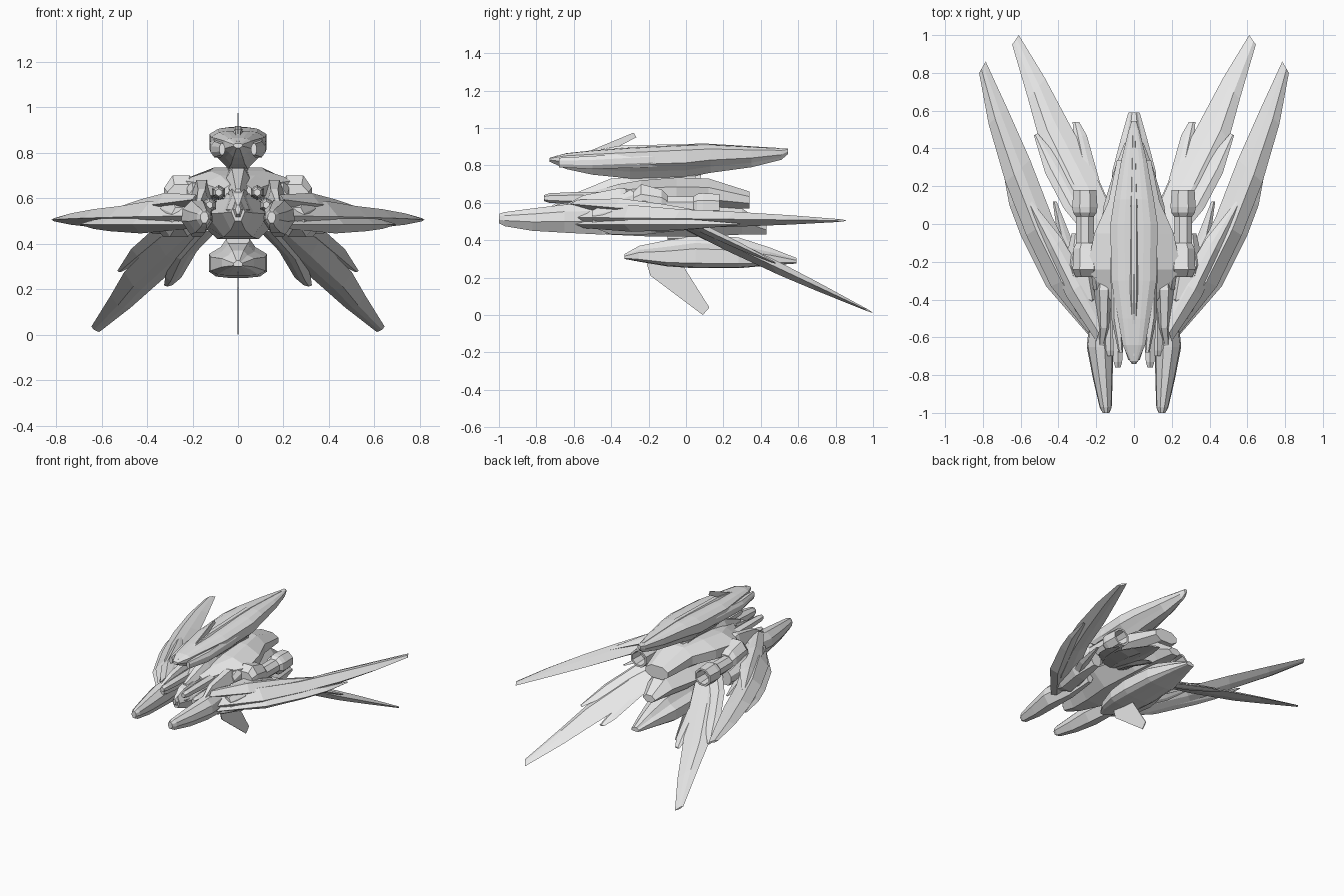
import bpy, bmesh, math

grey = bpy.data.materials.new("light_grey")
grey.diffuse_color = (0.8, 0.8, 0.8, 1)


def finish(name, bm, mirror):
    bmesh.ops.recalc_face_normals(bm, faces=bm.faces)
    me = bpy.data.meshes.new(name)
    bm.to_mesh(me)
    bm.free()
    me.materials.append(grey)
    ob = bpy.data.objects.new(name, me)
    bpy.context.collection.objects.link(ob)
    if mirror:
        m = ob.modifiers.new("mirror", "MIRROR")
        m.use_axis = (True, False, False)
        m.use_mirror_merge = False
    return ob


def loft(name, rings, mirror=False):
    """Skin a row of equal-sized rings and cap both ends."""
    bm = bmesh.new()
    vs = [[bm.verts.new(p) for p in r] for r in rings]
    n = len(vs[0])
    for a, b in zip(vs, vs[1:]):
        for i in range(n):
            bm.faces.new((a[i], a[(i + 1) % n], b[(i + 1) % n], b[i]))
    bm.faces.new(vs[0])
    bm.faces.new(vs[-1])
    return finish(name, bm, mirror)


def blade(name, stations, zf):
    """Wing feather: stations (outer x, outer y, inner x, inner y, thickness)."""
    rings = []
    for xo, yo, xi, yi, t in stations:
        def at(f, dz):
            x, y = xo + (xi - xo) * f, yo + (yi - yo) * f
            return (x, y, zf(x, y) + dz)
        rings.append([at(0, 0), at(.35, t / 2), at(.65, t * .36), at(1, 0),
                      at(.65, -t * .36), at(.35, -t / 2)])
    return loft(name, rings, True)


def pod(name, section, stations, cx=0.0):
    """Body along y: stations (y, half width, low z, high z, x shift)."""
    full = section + [(-x, z) for x, z in reversed(section)]
    rings = []
    for s in stations:
        y, w, lo, hi = s[:4]
        dx = cx + (s[4] if len(s) > 4 else 0)
        rings.append([(dx + x * w, y, lo + z * (hi - lo)) for x, z in full])
    return loft(name, rings, cx != 0)


def lathe_y(name, x, z, stations, n=8):
    rings = []
    for y, r in stations:
        rings.append([(x + r * math.cos((i + .5) * math.tau / n), y,
                       z + r * math.sin((i + .5) * math.tau / n)) for i in range(n)])
    return loft(name, rings, True)


def fin(name, profile, t=0.003):
    return loft(name, [[(s * t, y, z) for y, z in profile] for s in (-1, 1)])


HEX = [(.45, 1), (1, .5), (.45, 0)]
OCT = [(.5, 1), (1, .7), (1, .3), (.5, 0)]
LOBED = [(.4, 1), (.7, .97), (1, .84), (1, .45), (.65, .22), (.35, 0)]
LOBED_LOW = [(.35, 1), (.6, .75), (1, .58), (1, .15), (.75, .03), (.35, 0)]

# upper weapon pod with its fin
pod("upper_pod", LOBED, [(-.73, .02, .82, .84), (-.64, .06, .78, .865), (-.5, .085, .75, .88),
    (-.3, .12, .73, .895), (0, .125, .735, .91), (.13, .105, .76, .912),
    (.35, .065, .79, .90), (.51, .025, .83, .89), (.545, .012, .86, .89)])
pod("upper_pod_spine", HEX, [(-.7, .012, .82, .85), (-.35, .03, .85, .905), (.1, .03, .87, .917),
    (.5, .01, .86, .893)])
pod("upper_pod_cheek", OCT, [(-.68, .012, .79, .84), (-.5, .03, .78, .85, .02),
    (-.2, .03, .79, .87, .025), (.05, .015, .82, .87, .02)], .07)
fin("upper_fin", [(-.58, .85), (-.28, .975), (-.265, .95), (-.42, .87)])

# lower pod with its fin
pod("lower_pod", LOBED_LOW, [(-.33, .02, .30, .325), (-.25, .07, .285, .37), (-.1, .12, .26, .40),
    (.05, .128, .25, .43), (.28, .115, .25, .415), (.45, .07, .265, .36), (.59, .03, .275, .305)])
fin("lower_fin", [(-.21, .275), (-.19, .21), (.09, 0), (.125, .04), (-.02, .27)])

# pylons tying the pods to the hull
pod("upper_pylon", OCT, [(-.3, .04, .68, .76), (.05, .05, .68, .77)])
pod("lower_pylon", OCT, [(-.1, .05, .38, .48), (.2, .04, .38, .48)])

# hull, upper deck and nose
pod("core_hull", HEX, [(-.72, .03, .50, .58), (-.6, .07, .46, .61), (-.42, .14, .43, .63),
    (-.2, .2, .42, .62), (.1, .16, .42, .60), (.3, .1, .43, .57), (.43, .05, .43, .48)])
pod("upper_deck", OCT, [(-.5, .07, .58, .66), (-.36, .15, .58, .70), (-.24, .25, .58, .72),
    (-.05, .21, .57, .735), (.12, .135, .57, .73), (.34, .09, .57, .66)])
pod("deck_ridge", HEX, [(-.62, .02, .58, .64), (-.4, .06, .62, .73), (.0, .06, .66, .76),
    (.08, .05, .66, .75)])
pod("nose", HEX, [(-.74, .012, .53, .57), (-.66, .05, .48, .62), (-.5, .07, .45, .65)])

# nose guns
for x, z, y in ((.085, .625, -.76), (.125, .57, -.7)):
    lathe_y("nose_gun", x, z, [(y, .016), (y + .03, .026), (-.6, .032), (-.42, .034)], 6)

# forward prongs
pod("front_prong", [(.35, 1), (.9, .75), (1, .4), (.4, 0)], [
    (-1, .018, .49, .54, -.002), (-.97, .032, .475, .55, .0), (-.82, .052, .45, .57, .015),
    (-.65, .07, .44, .59, .03), (-.45, .05, .43, .60, .03), (-.25, .03, .45, .56, .03)], .15)

# slanted cowls and shoulders joining wings to hull
pod("cowl", HEX, [(-.7, .012, .5, .56, .02), (-.55, .035, .5, .64), (-.35, .05, .52, .68),
    (-.26, .03, .56, .66)], .16)
pod("shoulder", OCT, [(-.5, .03, .47, .56), (-.4, .08, .43, .61), (-.22, .08, .43, .61, .03),
    (-.05, .04, .45, .55, .03)], .26)
pod("shoulder_block", OCT, [(-.35, .035, .56, .64), (-.28, .045, .56, .68)], .18)

# engines: intake box, tube and open nozzle
pod("engine_box", OCT, [(-.28, .06, .55, .66), (-.24, .075, .52, .70), (-.13, .07, .53, .67),
    (-.1, .055, .54, .64)], .25)
lathe_y("engine", .26, .585, [(-.12, .052), (.04, .052), (.06, .068), (.09, .072), (.18, .066),
        (.18, .052), (.09, .045)])

# main wings: level layered feathers
blade("main_wing", [(.82, .80, .785, .86, .015), (.77, .53, .67, .61, .05), (.68, .22, .55, .34, .08),
      (.57, -.06, .43, .03, .10), (.44, -.33, .28, -.26, .14), (.2, -.63, .14, -.48, .06)],
      lambda x, y: .515 - .012 * y)
blade("main_wing_outer_feather", [(.695, .29, .675, .29, .008), (.66, .1, .59, .12, .04),
      (.60, -.06, .50, .0, .06), (.465, -.33, .36, -.22, .08), (.23, -.6, .2, -.46, .04)],
      lambda x, y: .485)
blade("main_wing_upper_feather", [(.56, .1, .54, .12, .008), (.46, -.15, .38, -.08, .06),
      (.36, -.38, .25, -.3, .09), (.2, -.62, .16, -.5, .04)], lambda x, y: .62 - .13 * x)
blade("main_wing_inner_feather", [(.43, .12, .41, .12, .008), (.40, -.1, .33, -.08, .05),
      (.28, -.38, .18, -.32, .07)], lambda x, y: .47)


# lower wings: feathers lying in one plane pitched down to the rear
def pitch(lift):
    return lambda x, y: .46 - .472 * (y - .05) + lift


blade("lower_wing", [(.645, .95, .61, 1.0, .012), (.56, .66, .47, .77, .05),
      (.50, .44, .385, .61, .07), (.36, .14, .24, .34, .075), (.2, -.1, .1, .03, .05)], pitch(0))
blade("lower_wing_inner_feather", [(.325, .54, .29, .54, .01), (.32, .46, .25, .47, .035),
      (.29, .26, .18, .22, .05), (.18, .0, .08, .0, .04)], pitch(-.012))
blade("lower_wing_outer_feather", [(.53, .47, .51, .48, .01), (.47, .27, .39, .34, .04),
      (.37, .08, .28, .14, .05), (.22, -.1, .15, .0, .04)], pitch(.02))
